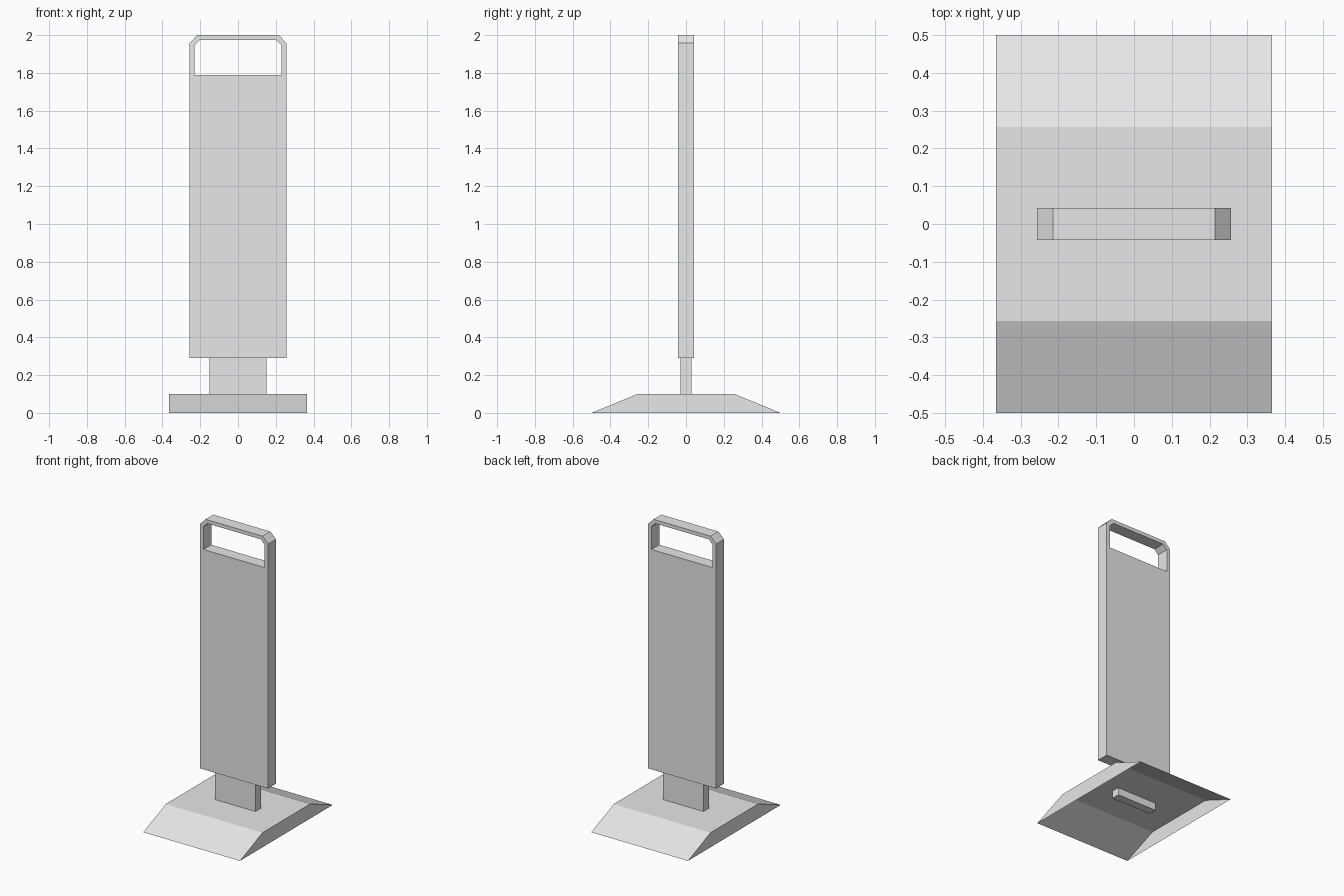
import bpy
import bmesh

cube = bpy.data.objects.get("Cube")
if cube:
    bpy.data.objects.remove(cube, do_unlink=True)

# Single light grey material
grey = bpy.data.materials.new("light_grey")
grey.use_nodes = True
colour = (0.8, 0.8, 0.8, 1)
grey.diffuse_color = colour
grey.node_tree.nodes["Principled BSDF"].inputs["Base Color"].default_value = colour


def finish(name, bm, recalc=True):
    if recalc:
        bmesh.ops.recalc_face_normals(bm, faces=bm.faces)
    mesh = bpy.data.meshes.new(name)
    bm.to_mesh(mesh)
    bm.free()
    mesh.materials.append(grey)
    obj = bpy.data.objects.new(name, mesh)
    bpy.context.collection.objects.link(obj)
    return obj


def chamfered_outline(half_width, bottom, top, cut):
    """Upright rectangle with its two top corners cut off."""
    right = [(half_width, bottom), (half_width, top - cut), (half_width - cut, top)]
    return right + [(-x, z) for x, z in reversed(right)]


# Base: hollow ramped foot, open underneath
half_width, half_depth, half_flat, height = 0.365, 0.5, 0.257, 0.1
bm = bmesh.new()
profile = [(-half_depth, 0), (-half_flat, height), (half_flat, height), (half_depth, 0)]
left, right = [[bm.verts.new((x, y, z)) for y, z in profile]
               for x in (-half_width, half_width)]
for i in range(3):
    bm.faces.new((left[i], right[i], right[i + 1], left[i + 1]))
bm.faces.new(left)
bm.faces.new(reversed(right))
finish("base", bm, recalc=False)

# Post: plain block that passes through the top of the base
bm = bmesh.new()
bmesh.ops.create_cube(bm, size=1)
bottom, top = 0.05, 0.29
bmesh.ops.scale(bm, vec=(0.304, 0.058, top - bottom), verts=bm.verts)
bmesh.ops.translate(bm, vec=(0, 0, (top + bottom) / 2), verts=bm.verts)
finish("post", bm)

# Panel: tall slab with a handle opening, extruded from a ring of faces
half_thickness = 0.042
bm = bmesh.new()
outer, inner = [[bm.verts.new((x, -half_thickness, z)) for x, z in outline]
                for outline in (chamfered_outline(0.257, 0.29, 2.0, 0.042),
                                chamfered_outline(0.231, 1.79, 1.975, 0.03))]
for i in range(6):
    j = (i + 1) % 6
    bm.faces.new((outer[i], outer[j], inner[j], inner[i]))
extruded = bmesh.ops.extrude_face_region(bm, geom=bm.faces[:], use_keep_orig=True)
moved = [v for v in extruded["geom"] if isinstance(v, bmesh.types.BMVert)]
bmesh.ops.translate(bm, vec=(0, 2 * half_thickness, 0), verts=moved)
finish("panel", bm)
